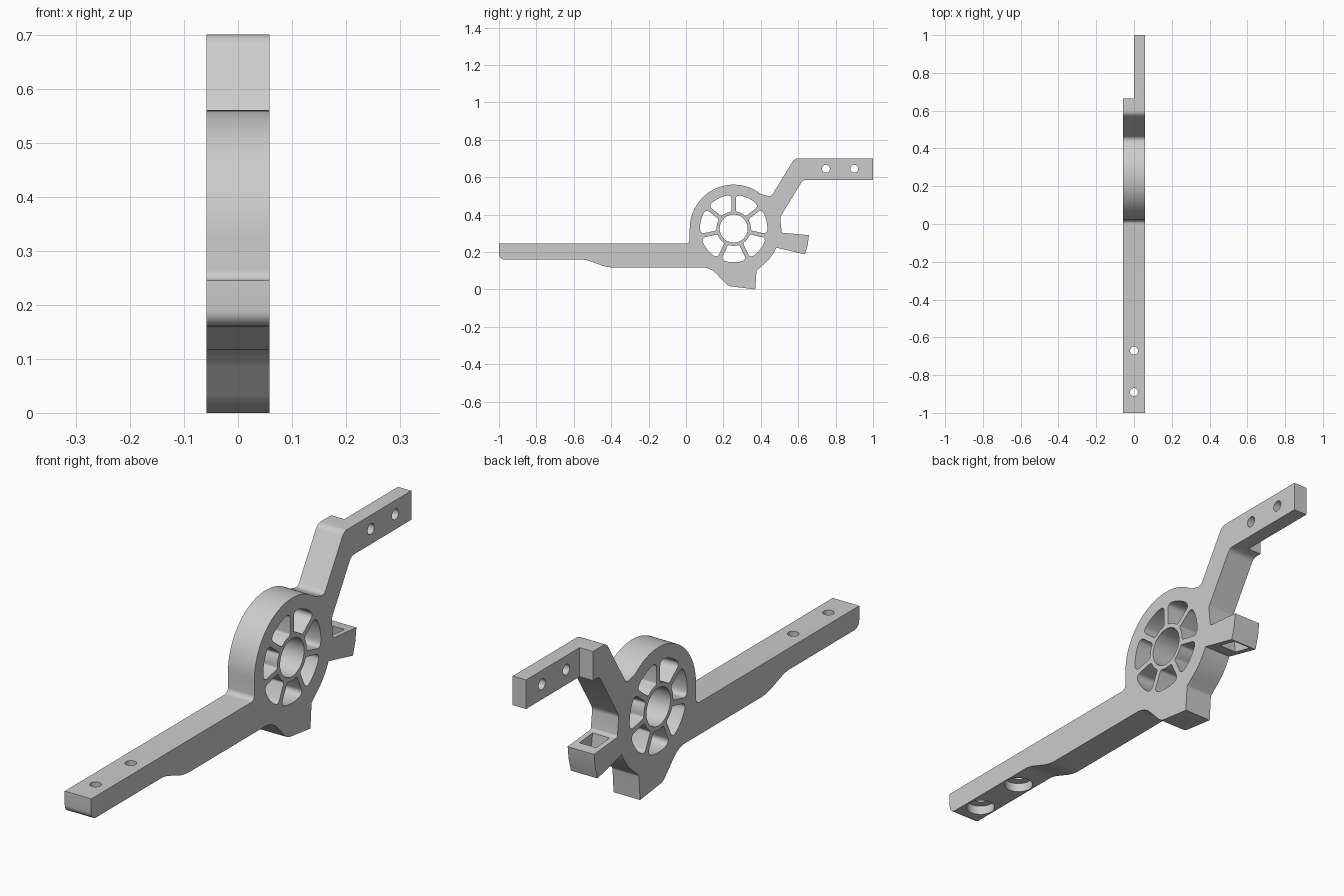
import bpy, bmesh
from math import sin, cos, asin, pi, radians, tan
from mathutils import Vector, Matrix

cube = bpy.data.objects.get("Cube")
if cube:
    bpy.data.objects.remove(cube)

HALF = 0.058                       # half thickness of the bracket
CY, CZ = 0.255, 0.325              # wheel centre
RING, OPEN, HUB, BORE = 0.235, 0.18, 0.092, 0.075

grey = bpy.data.materials.new("plain grey")
grey.use_nodes = True
grey.diffuse_color = (0.6, 0.6, 0.6, 1)
grey.node_tree.nodes["Principled BSDF"].inputs["Base Color"].default_value = (0.6, 0.6, 0.6, 1)


def rounded(points, steps=6):
    """Replace each (y, z, radius) corner by a fillet arc."""
    out = []
    for i, (y, z, r) in enumerate(points):
        p = Vector((y, z))
        if r == 0:
            out.append(p)
            continue
        a = (Vector(points[i - 1][:2]) - p).normalized()
        b = (Vector(points[(i + 1) % len(points)][:2]) - p).normalized()
        half = a.angle(b) / 2
        centre = p + (a + b).normalized() * (r / sin(half))
        start = p + a * (r / tan(half)) - centre
        sweep = start.angle_signed(p + b * (r / tan(half)) - centre)
        for k in range(steps + 1):
            out.append(centre + Matrix.Rotation(-sweep * k / steps, 2) @ start)
    return out


def arc(radius, a0, a1, n):
    return [(CY + radius * cos(a0 + (a1 - a0) * k / n),
             CZ + radius * sin(a0 + (a1 - a0) * k / n), 0) for k in range(n + 1)]


def finish(name, bm):
    bmesh.ops.recalc_face_normals(bm, faces=bm.faces)
    mesh = bpy.data.meshes.new(name)
    bm.to_mesh(mesh)
    bm.free()
    mesh.materials.append(grey)
    obj = bpy.data.objects.new(name, mesh)
    bpy.context.collection.objects.link(obj)
    return obj


def plate(name, outline, half):
    """Extrude a side outline across x."""
    bm = bmesh.new()
    face = bm.faces.new([bm.verts.new((-half, p[0], p[1])) for p in outline])
    ext = bmesh.ops.extrude_face_region(bm, geom=[face])
    verts = [g for g in ext["geom"] if isinstance(g, bmesh.types.BMVert)]
    bmesh.ops.translate(bm, verts=verts, vec=(2 * half, 0, 0))
    return finish(name, bm)


def cylinder(centre, radius, depth, axis="Z", sides=32):
    bm = bmesh.new()
    turn = Matrix.Rotation(pi / 2, 4, "Y") if axis == "X" else Matrix()
    bmesh.ops.create_cone(bm, cap_ends=True, segments=sides, radius1=radius, radius2=radius,
                          depth=depth, matrix=Matrix.Translation(centre) @ turn)
    return finish("cutter", bm)


def box(centre, size, tilt=0):
    bm = bmesh.new()
    bmesh.ops.create_cube(bm, size=1, matrix=Matrix.Translation(centre)
                          @ Matrix.Rotation(tilt, 4, "X") @ Matrix.Diagonal((*size, 1)))
    return finish("cutter", bm)


def cut(obj, cutter):
    cutter.hide_render = True
    mod = obj.modifiers.new("cut", "BOOLEAN")
    mod.operation = "DIFFERENCE"
    mod.solver = "EXACT"
    mod.object = cutter
    bpy.context.view_layer.objects.active = obj
    bpy.ops.object.modifier_apply(modifier=mod.name)
    bpy.data.objects.remove(cutter)


# Side outline: front arm, wheel ring, raised rear arm, clip and foot
outline = [(-1, 0.245, 0), (-1, 0.16, 0.03), (-0.54, 0.16, 0.15), (-0.42, 0.117, 0.2),
           (0.13, 0.117, 0.1), (0.225, 0.018, 0.05), (0.37, 0, 0), (0.377, 0.1, 0.015)]
outline += arc(RING + 0.015, radians(-52), radians(-24), 8)
outline += [(0.636, 0.187, 0), (0.651, 0.24, 0), (0.657, 0.29, 0), (0.512, 0.303, 0.01),
            (0.503, 0.385, 0.03), (0.625, 0.585, 0.03), (1, 0.585, 0), (1, 0.7, 0),
            (0.58, 0.7, 0.035), (0.455, 0.495, 0.025)]
outline += arc(RING, radians(52), pi, 40)
outline += [(0.02, 0.245, 0.02)]
bracket = plate("bracket", rounded(outline), HALF)

# Seven spoke openings and the hub bore
COUNT, SPOKE = 7, 0.011
for i in range(COUNT):
    a0 = pi / 2 + i * 2 * pi / COUNT
    a1 = a0 + 2 * pi / COUNT
    o, n = asin(SPOKE / OPEN), asin(SPOKE / HUB)
    def corner(radius, angle, fillet):
        return [(CY + radius * cos(angle), CZ + radius * sin(angle), fillet)]
    sector = (corner(OPEN, a0 + o, 0.018) + arc(OPEN, a0 + o + 0.17, a1 - o - 0.17, 8)
              + corner(OPEN, a1 - o, 0.018) + corner(HUB, a1 - n, 0.01)
              + arc(HUB, a1 - n - 0.18, a0 + n + 0.18, 4) + corner(HUB, a0 + n, 0.01))
    cut(bracket, plate("cutter", rounded(sector), 0.1))
cut(bracket, cylinder((0, CY, CZ), BORE, 0.3, "X", 48))

# Thin rear tab with two cross holes
cut(bracket, box((-0.1, 0.865, 0.65), (0.2, 0.4, 0.3)))
for y in (0.748, 0.9):
    cut(bracket, cylinder((0, y, 0.645), 0.021, 0.3, "X"))

# Front arm screw holes, counterbored below
for y in (-0.67, -0.89):
    cut(bracket, cylinder((0, y, 0.2), 0.021, 0.2))
    cut(bracket, cylinder((0, y, 0.145), 0.052, 0.1))

# Slot through the rear clip
cut(bracket, box((0, 0.578, 0.255), (0.074, 0.08, 0.25), radians(8)))

bpy.ops.object.select_all(action="DESELECT")
bracket.select_set(True)
bpy.context.view_layer.objects.active = bracket
bpy.ops.object.shade_smooth_by_angle(angle=radians(30))
